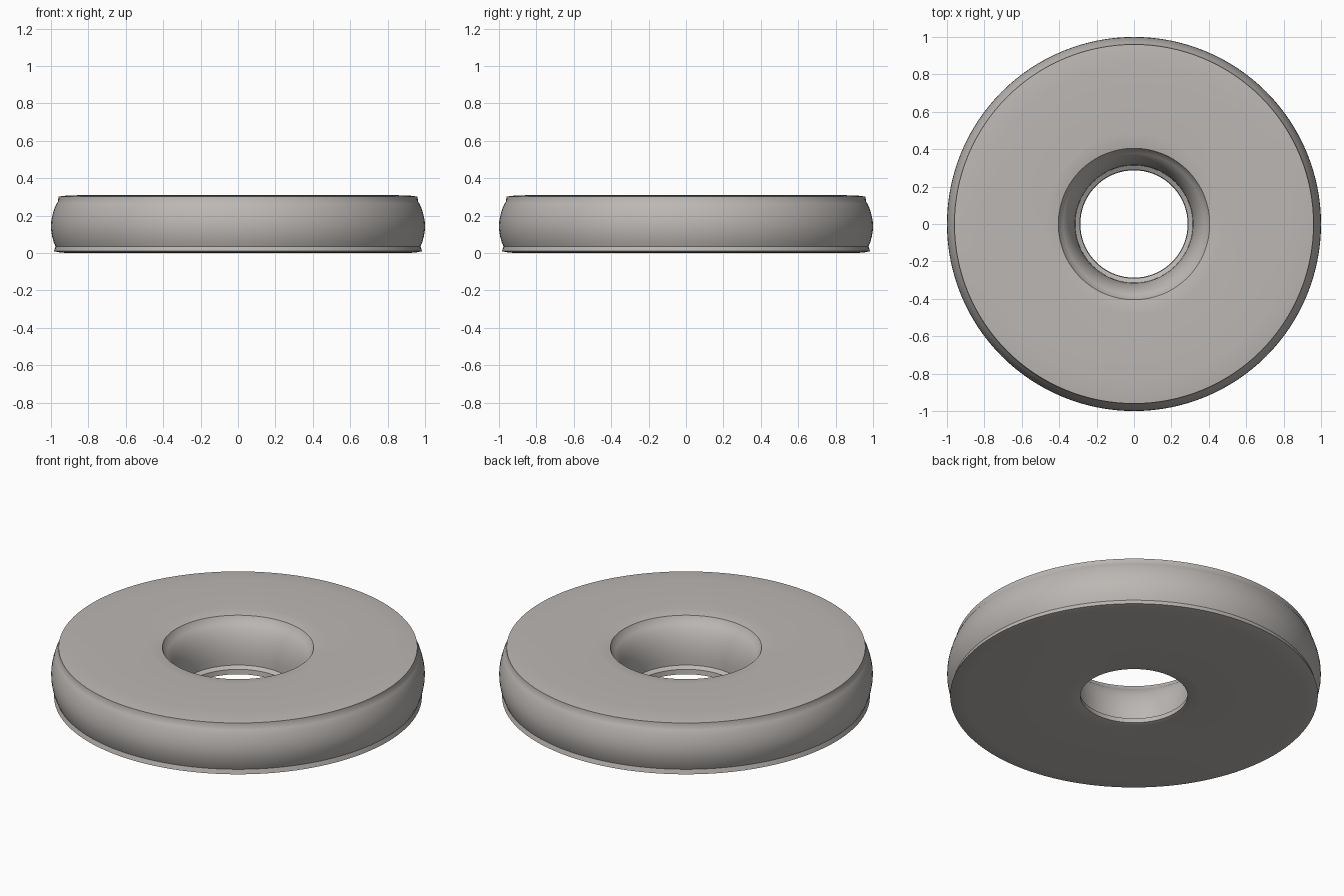
import bpy, bmesh, math

if "Cube" in bpy.data.objects:
    bpy.data.objects.remove(bpy.data.objects["Cube"])

SEGMENTS = 128

# Closed ring cross-section (radius, height), from the inner bottom outwards
profile = [
    (0.287, 0.008), (0.31, 0.002), (0.36, 0.0), (0.90, 0.0), (0.95, 0.003), (0.984, 0.01),   # underside
    (0.976, 0.036), (0.986, 0.06), (0.994, 0.09), (0.999, 0.12), (1.0, 0.145),               # bulged outer wall
    (0.998, 0.175), (0.992, 0.205), (0.982, 0.238), (0.970, 0.265), (0.962, 0.277),
    (0.960, 0.302), (0.92, 0.307), (0.84, 0.31), (0.48, 0.31), (0.44, 0.308), (0.405, 0.302),  # top
    (0.394, 0.279), (0.378, 0.265), (0.36, 0.243), (0.343, 0.212), (0.329, 0.175),           # inner wall
    (0.32, 0.135), (0.315, 0.095), (0.314, 0.05), (0.29, 0.036),                             # inner lip
]

# Lathe the cross-section
bm = bmesh.new()
rings = []
for i in range(SEGMENTS):
    a = 2 * math.pi * i / SEGMENTS
    rings.append([bm.verts.new((r * math.cos(a), r * math.sin(a), z)) for r, z in profile])
n = len(profile)
for i in range(SEGMENTS):
    a, b = rings[i], rings[(i + 1) % SEGMENTS]
    for j in range(n):
        k = (j + 1) % n
        bm.faces.new((a[j], b[j], b[k], a[k]))
bmesh.ops.recalc_face_normals(bm, faces=bm.faces)
mesh = bpy.data.meshes.new("ring_disc")
bm.to_mesh(mesh)
bm.free()
ring = bpy.data.objects.new("ring_disc", mesh)
bpy.context.collection.objects.link(ring)

# Single warm grey colour
grey = bpy.data.materials.new("warm_grey")
grey.diffuse_color = (0.50, 0.475, 0.455, 1)
grey.use_nodes = True
grey.node_tree.nodes["Principled BSDF"].inputs["Base Color"].default_value = grey.diffuse_color
mesh.materials.append(grey)

# Smooth shading with crisp rims
bpy.context.view_layer.objects.active = ring
ring.select_set(True)
bpy.ops.object.shade_smooth_by_angle(angle=math.radians(30))
